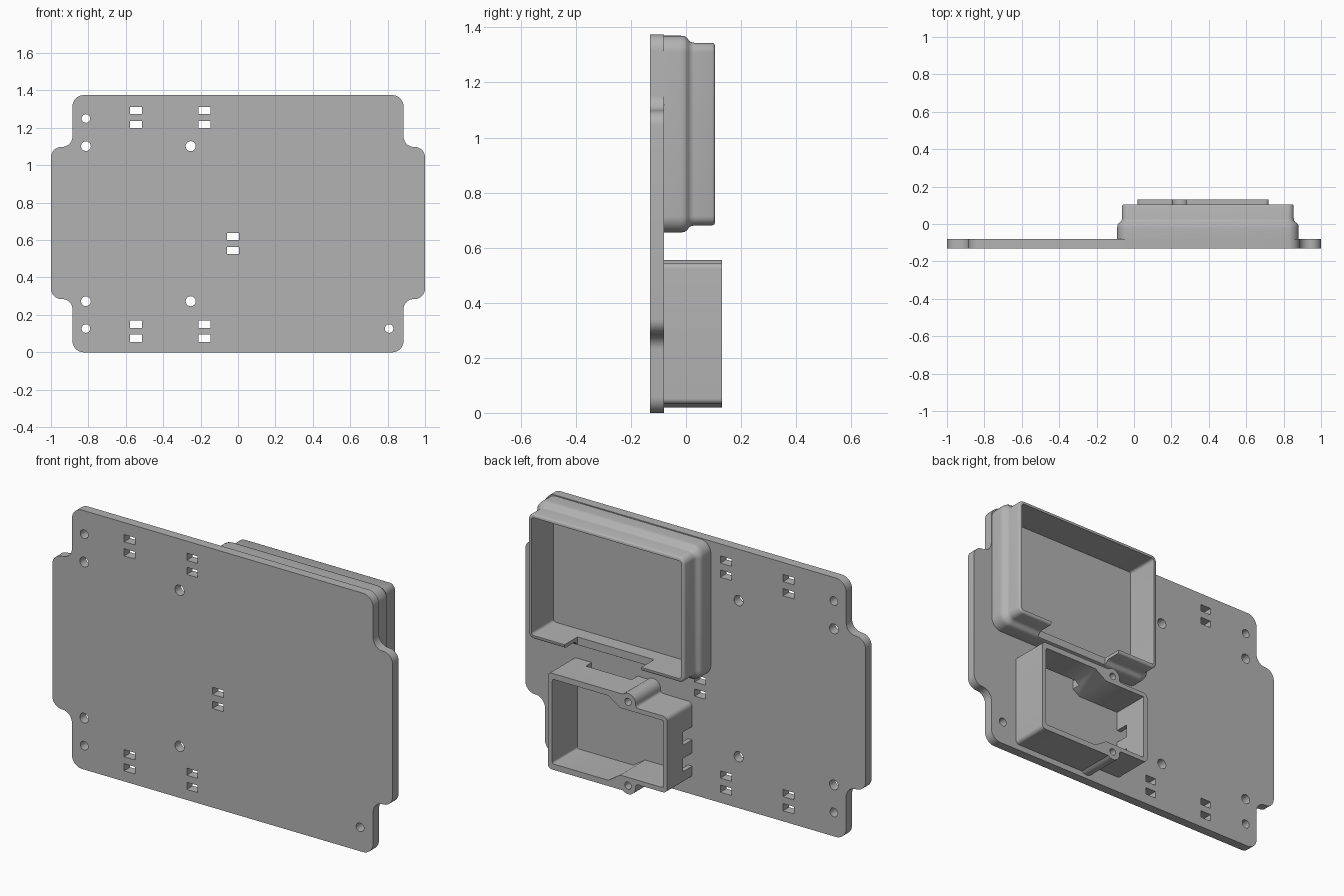
import bpy, bmesh, math
from mathutils import Vector

if "Cube" in bpy.data.objects:
    bpy.data.objects.remove(bpy.data.objects["Cube"])

grey = bpy.data.materials.new("plain grey")
grey.diffuse_color = (0.45, 0.45, 0.45, 1)
grey.use_nodes = True
grey.node_tree.nodes["Principled BSDF"].inputs["Base Color"].default_value = grey.diffuse_color


def rounded(corners, seg=8):
    """Closed outline from (x, z, radius) corners, each replaced by a tangent arc."""
    out, n = [], len(corners)
    for i, (x, z, r) in enumerate(corners):
        p = Vector((x, z))
        if r == 0:
            out.append(p)
            continue
        a = (Vector(corners[i - 1][:2]) - p).normalized()
        b = (Vector(corners[(i + 1) % n][:2]) - p).normalized()
        half = a.angle(b) / 2
        t = r / math.tan(half)
        c = p + (a + b).normalized() * (r / math.sin(half))
        s, e = p + a * t - c, p + b * t - c
        turn = math.atan2(s.x * e.y - s.y * e.x, s.dot(e))
        for k in range(seg + 1):
            w = turn * k / seg
            out.append(c + Vector((s.x * math.cos(w) - s.y * math.sin(w),
                                   s.x * math.sin(w) + s.y * math.cos(w))))
    return out


def rect(x0, x1, z0, z1, r=0):
    return rounded([(x0, z0, r), (x1, z0, r), (x1, z1, r), (x0, z1, r)])


def circle(x, z, r, n=24):
    return [Vector((x + r * math.cos(k * math.tau / n), z + r * math.sin(k * math.tau / n)))
            for k in range(n)]


def finish(ob):
    ob.data.materials.clear()
    ob.data.materials.append(grey)
    bpy.ops.object.select_all(action='DESELECT')
    ob.select_set(True)
    bpy.context.view_layer.objects.active = ob
    bpy.ops.object.shade_smooth_by_angle(angle=math.radians(35))


def extruded(name, loops, y0, y1):
    """Flat outline with holes, extruded from y0 to y1."""
    cu = bpy.data.curves.new(name, 'CURVE')
    cu.dimensions, cu.fill_mode, cu.extrude = '2D', 'BOTH', (y1 - y0) / 2
    for loop in loops:
        sp = cu.splines.new('POLY')
        sp.points.add(len(loop) - 1)
        for pt, p in zip(sp.points, loop):
            pt.co = (p.x, p.y, 0, 1)
        sp.use_cyclic_u = True
    ob = bpy.data.objects.new(name, cu)
    bpy.context.collection.objects.link(ob)
    bpy.ops.object.select_all(action='DESELECT')
    ob.select_set(True)
    bpy.context.view_layer.objects.active = ob
    bpy.ops.object.convert(target='MESH')
    ob = bpy.context.object
    bm = bmesh.new()
    bm.from_mesh(ob.data)
    bmesh.ops.remove_doubles(bm, verts=bm.verts, dist=1e-5)
    for v in bm.verts:
        v.co = (v.co.x, (y0 + y1) / 2 - v.co.z, v.co.y)
    bmesh.ops.recalc_face_normals(bm, faces=bm.faces)
    bm.to_mesh(ob.data)
    bm.free()
    return ob


def cut(ob, x0, x1, y0, y1, z0, z1):
    """Boolean a box out of ob."""
    bpy.ops.mesh.primitive_cube_add(size=1, location=((x0 + x1) / 2, (y0 + y1) / 2, (z0 + z1) / 2))
    c = bpy.context.object
    c.name = "cutter"
    c.scale = (x1 - x0, y1 - y0, z1 - z0)
    m = ob.modifiers.new("cut", 'BOOLEAN')
    m.operation, m.object, m.solver = 'DIFFERENCE', c, 'EXACT'
    bpy.context.view_layer.objects.active = ob
    bpy.ops.object.modifier_apply(modifier=m.name)
    bpy.data.objects.remove(c)


# Base plate with side ears, screw holes and tie slots
H, ZL, ZH = 1.375, 0.285, 1.098
right = [(0.885, 0, 0.06), (0.885, ZL, 0.056), (1, ZL, 0.055),
         (1, ZH, 0.055), (0.885, ZH, 0.056), (0.885, H, 0.06)]
outline = rounded(right + [(-x, z, r) for x, z, r in reversed(right)])
holes = [circle(x, z, r) for x, z, r in (
    (-0.813, 1.25, 0.023), (-0.813, 1.102, 0.026), (-0.253, 1.102, 0.027),
    (-0.813, 0.273, 0.026), (-0.813, 0.127, 0.023), (-0.253, 0.273, 0.027), (0.808, 0.127, 0.023))]
slots = [(x, z) for x in (-0.546, -0.178) for z in (1.292, 1.217, 0.15, 0.075)]
slots += [(-0.027, 0.62), (-0.027, 0.545)]
holes += [rect(x - 0.032, x + 0.032, z - 0.019, z + 0.019) for x, z in slots]
plate = extruded("base_plate", [outline] + holes, -0.13, -0.08)
finish(plate)

# Large open tray: stepped wall lofted from the plate, over the rim and back down inside
wall = [(-0.09, 0), (-0.02, 0), (-0.005, 0.002), (0.004, 0.008), (0.01, 0.017), (0.018, 0.023),
        (0.03, 0.026), (0.096, 0.026), (0.102, 0.029), (0.105, 0.034), (0.105, 0.045), (-0.09, 0.045)]
bm = bmesh.new()
rings = []
for y, d in wall:
    loop = rect(-0.09 + d, 0.88 - d, 0.655 + d, 1.37 - d, max(0.06 - d, 0.01))
    rings.append([bm.verts.new((p.x, y, p.y)) for p in loop])
for i, a in enumerate(rings):
    b = rings[(i + 1) % len(rings)]
    for k in range(len(a)):
        j = (k + 1) % len(a)
        bm.faces.new((a[k], a[j], b[j], b[k]))
bmesh.ops.recalc_face_normals(bm, faces=bm.faces)
me = bpy.data.meshes.new("large_tray")
bm.to_mesh(me)
bm.free()
tray = bpy.data.objects.new("large_tray", me)
bpy.context.collection.objects.link(tray)
cut(tray, 0.19, 0.64, -0.003, 0.3, 0.6, 0.8)
finish(tray)

# Small open housing: wide and narrow halves with a screw boss at each step
MID = 0.2875
arc = [(0.25 + 0.045 * math.cos(a), 0.51 + 0.045 * math.sin(a), 0)
       for a in (math.radians(180 - 133 * k / 10) for k in range(11))]
outer = [(0.02, 0.49, 0.025), (0.205, 0.49, 0.015)] + arc + [(0.72, 0.543, 0.02)]
inner = [(0.045, 0.466, 0), (0.296, 0.466, 0), (0.366, 0.512, 0), (0.695, 0.512, 0.01)]


def mirrored(pts):
    return rounded(pts + [(x, 2 * MID - z, r) for x, z, r in reversed(pts)])


bosses = [circle(0.25, z, 0.019, 20) for z in (0.51, 2 * MID - 0.51)]
housing = extruded("small_housing", [mirrored(outer), mirrored(inner)] + bosses, -0.081, 0.13)
cut(housing, 0.34, 0.61, -0.2, -0.03, 0.48, 0.6)       # cable opening in the upper wall
for z in (0.15, 0.29):                                 # two openings in the side wall
    cut(housing, -0.1, 0.06, -0.2, -0.005, z, z + 0.07)
finish(housing)
